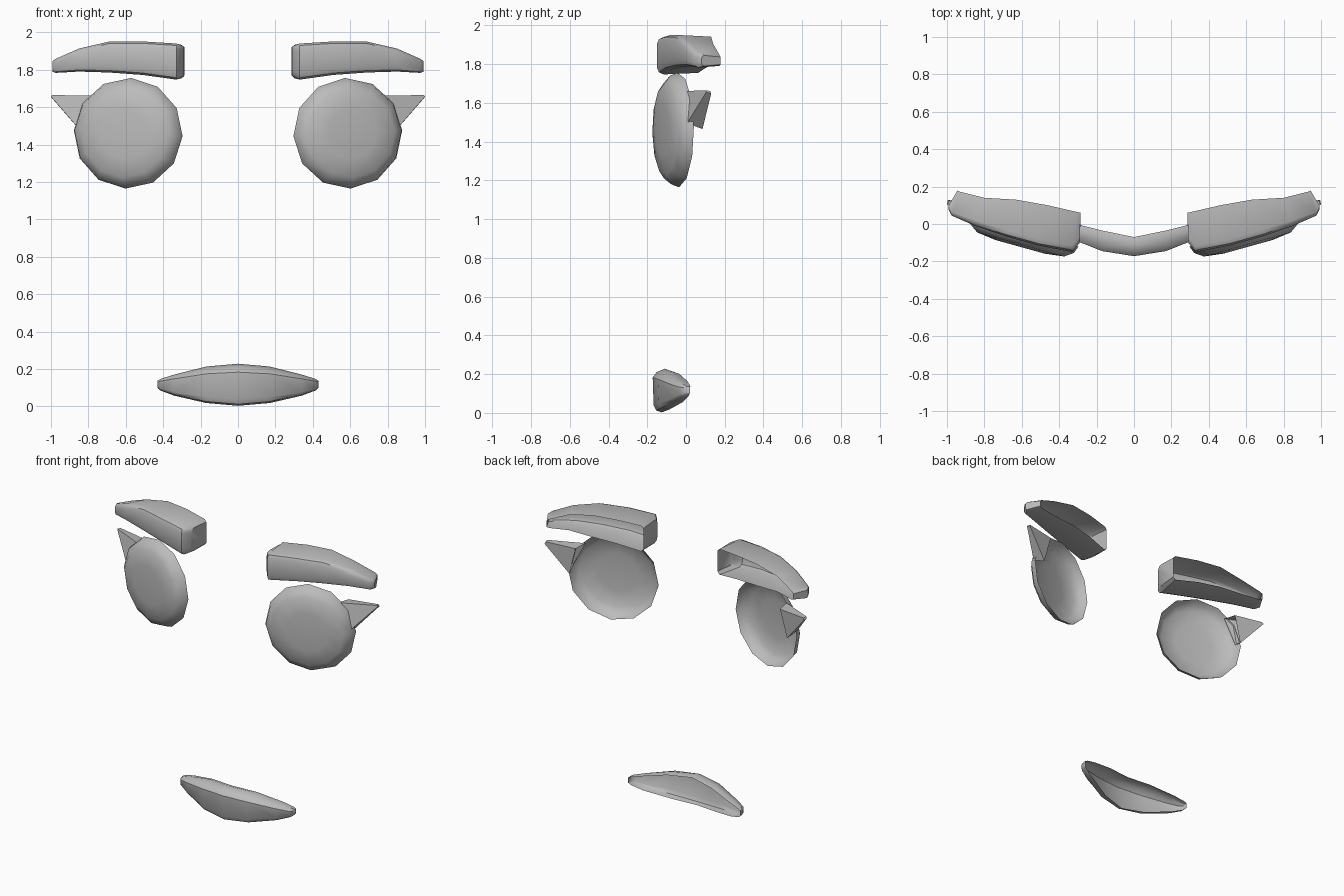
import bpy, bmesh, math
from mathutils import Matrix, Vector

if "Cube" in bpy.data.objects:
    bpy.data.objects.remove(bpy.data.objects["Cube"])

grey = bpy.data.materials.new("light_grey")
grey.diffuse_color = (0.5, 0.5, 0.5, 1)
grey.use_nodes = True
grey.node_tree.nodes["Principled BSDF"].inputs["Base Color"].default_value = grey.diffuse_color


def finish(name, bm, angle=40, merge=False, outward=Vector((0, -1, 0))):
    """Store the mesh, mirror it across x and shade it."""
    bmesh.ops.recalc_face_normals(bm, faces=bm.faces)
    total = sum((f.normal * f.calc_area() for f in bm.faces), Vector())
    if total.dot(outward) < 0:
        bmesh.ops.reverse_faces(bm, faces=bm.faces)
    me = bpy.data.meshes.new(name)
    bm.to_mesh(me)
    bm.free()
    me.materials.append(grey)
    ob = bpy.data.objects.new(name, me)
    bpy.context.collection.objects.link(ob)
    mod = ob.modifiers.new("mirror", 'MIRROR')
    mod.use_mirror_merge = merge
    mod.merge_threshold = 0.001
    bpy.ops.object.select_all(action='DESELECT')
    ob.select_set(True)
    bpy.context.view_layer.objects.active = ob
    bpy.ops.object.shade_smooth_by_angle(angle=math.radians(angle))


def loft(sections, closed=False, cap_start=False, cap_end=False):
    """Skin a row of cross-sections."""
    bm = bmesh.new()
    rows = [[bm.verts.new(p) for p in s] for s in sections]
    n = len(rows[0])
    for a, b in zip(rows, rows[1:]):
        for i in range(n if closed else n - 1):
            j = (i + 1) % n
            bm.faces.new((a[i], a[j], b[j], b[i]))
    if cap_start:
        bm.faces.new(rows[0])
    if cap_end:
        bm.faces.new(rows[-1])
    return bm


# Eyes: twelve-sided shallow domes, open behind, turned outward
turn = Matrix.Translation((0.587, -0.04, 1.46)) @ Matrix.Rotation(math.radians(15.5), 4, 'Z')
rings = []
for r, depth in ((1, 0), (0.95, 0.04), (0.8, 0.072), (0.45, 0.085)):
    ring = []
    for i in range(12):
        a = math.radians(3 + 30 * i)
        ring.append(turn @ Vector((0.302 * r * math.cos(a), -depth, 0.296 * r * math.sin(a))))
    rings.append(ring)
finish("eye", loft(rings, closed=True, cap_end=True), 60)

# Eyebrows: bevelled bars with an open back
# back x, back y, front x, front y, top z, bottom z, front bevel
stations = [
    (0.285, 0.060, 0.290, -0.100, 1.925, 1.765, 0.030),
    (0.300, 0.063, 0.330, -0.150, 1.940, 1.747, 0.035),
    (0.460, 0.100, 0.510, -0.115, 1.951, 1.772, 0.035),
    (0.630, 0.130, 0.690, -0.065, 1.950, 1.785, 0.035),
    (0.800, 0.140, 0.850, -0.010, 1.913, 1.790, 0.030),
    (0.930, 0.172, 0.975, 0.045, 1.858, 1.783, 0.020),
    (0.945, 0.178, 0.993, 0.080, 1.845, 1.790, 0.015),
]
brow = []
for bx, by, fx, fy, zt, zb, c in stations:
    brow.append([(bx, by, zt - 0.008), (fx, fy + c, zt), (fx, fy + 0.3 * c, zt - 0.3 * c),
                 (fx, fy, zt - c), (fx, fy, zb + c), (fx, fy + 0.3 * c, zb + 0.3 * c),
                 (fx, fy + c, zb), (bx, by, zb + 0.008)])
finish("eyebrow", loft(brow, cap_start=True, cap_end=True), 40)

# Eyelashes: tapered spikes with an open root
root = [(0.77, 0.0, 1.662), (0.86, 0.005, 1.495), (0.835, 0.085, 1.465), (0.785, 0.09, 1.655)]
tip = [(0.995, 0.10, 1.664), (1.0, 0.105, 1.656), (0.995, 0.13, 1.648), (0.99, 0.125, 1.662)]
finish("eyelash", loft([root, tip], closed=True, cap_end=True), 30, outward=Vector((1, 0, 0)))

# Mouth: curved lens with an open back
# x, top z, bottom z, front y, ridge y, upper back y, lower back y
mouth = []
for x, zt, zb, fy, ry, ty, by in (
        (0.0, 0.228, 0.003, -0.172, -0.110, -0.070, -0.125),
        (0.17, 0.213, 0.018, -0.145, -0.070, -0.035, -0.085),
        (0.34, 0.170, 0.057, -0.078, -0.030, 0.008, -0.015),
        (0.415, 0.147, 0.085, -0.040, -0.010, 0.020, 0.012),
        (0.43, 0.137, 0.100, -0.015, 0.000, 0.022, 0.020)):
    h = zt - zb
    mouth.append([(x, ty, zt - 0.06 * h), (x, ry, zt), (x, fy + 0.02, zt - 0.08 * h),
                  (x, fy, zt - 0.20 * h), (x, fy + 0.005, zb + 0.16 * h),
                  (x, fy + 0.018, zb + 0.04 * h), (x, by, zb)])
finish("mouth", loft(mouth, cap_end=True), 40, merge=True)
